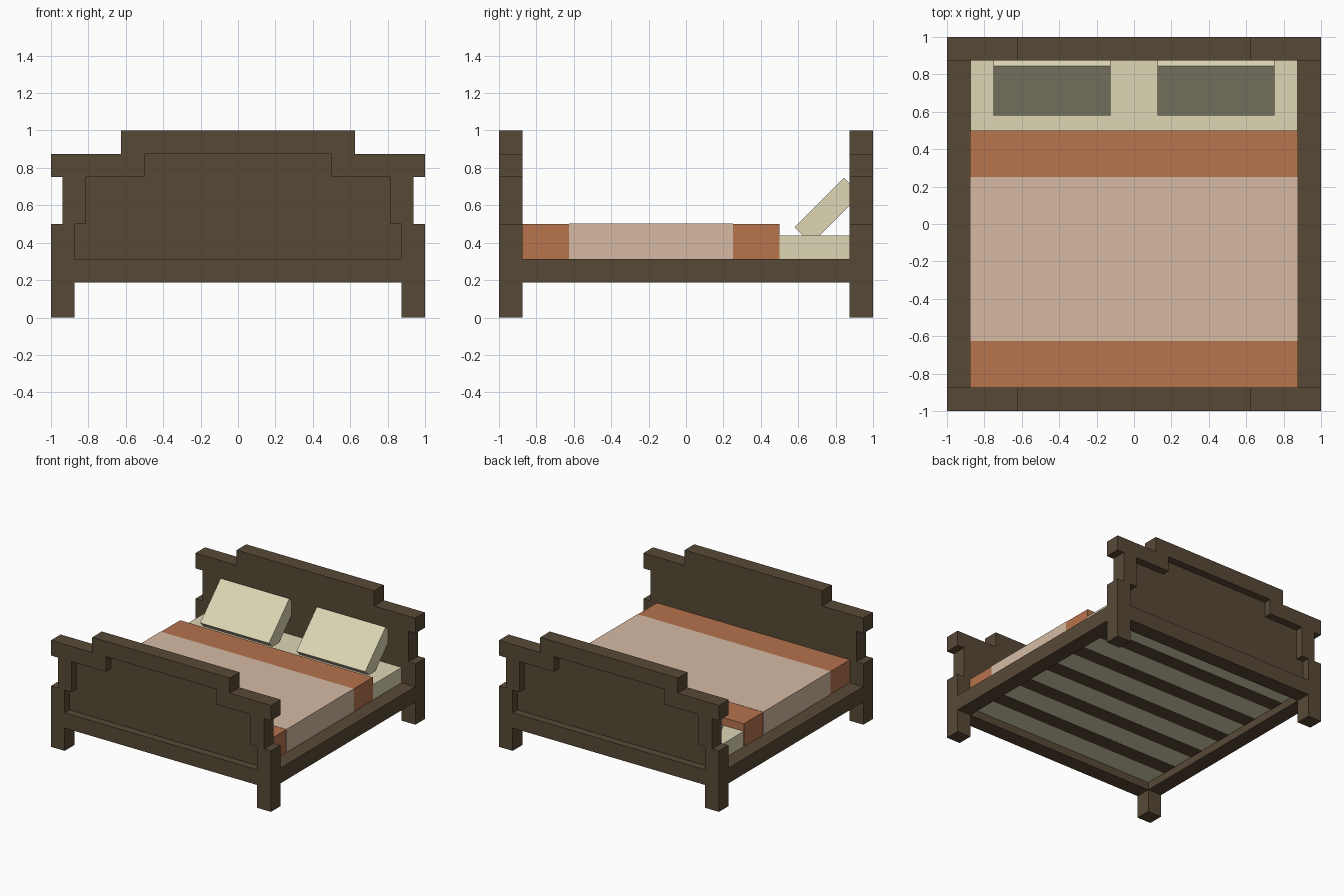
import bpy, bmesh, math
from mathutils import Matrix

cube = bpy.data.objects.get("Cube")
if cube:
    bpy.data.objects.remove(cube, do_unlink=True)


def material(name, rgb):
    lin = [((c / 255 + 0.055) / 1.055) ** 2.4 for c in rgb] + [1.0]
    m = bpy.data.materials.new(name)
    m.use_nodes = True
    m.diffuse_color = lin
    bsdf = next(n for n in m.node_tree.nodes if n.type == 'BSDF_PRINCIPLED')
    bsdf.inputs["Base Color"].default_value = lin
    return m


WOOD = material("dark wood", (87, 73, 54))
CREAM = material("cream linen", (221, 214, 181))
RUST = material("rust blanket", (182, 115, 77))
BLUSH = material("blush blanket", (214, 186, 164))


def make_object(name, bm, mat):
    bmesh.ops.recalc_face_normals(bm, faces=bm.faces)
    mesh = bpy.data.meshes.new(name)
    bm.to_mesh(mesh)
    bm.free()
    mesh.materials.append(mat)
    ob = bpy.data.objects.new(name, mesh)
    bpy.context.scene.collection.objects.link(ob)
    return ob


def box(name, x, y, z, mat):
    """Box from (min, max) pairs on each axis."""
    bm = bmesh.new()
    size = [b - a for a, b in (x, y, z)]
    mid = [(a + b) / 2 for a, b in (x, y, z)]
    bmesh.ops.create_cube(bm, size=1, matrix=Matrix.Translation(mid) @ Matrix.Diagonal((*size, 1)))
    return make_object(name, bm, mat)


def mirrored_extrusion(name, profile, y0, y1, mat):
    """Extrude a half profile (x, z) along y and mirror it across x = 0."""
    bm = bmesh.new()
    face = bm.faces.new([bm.verts.new((x, y0, z)) for x, z in profile])
    ext = bmesh.ops.extrude_face_region(bm, geom=[face])
    moved = [v for v in ext["geom"] if isinstance(v, bmesh.types.BMVert)]
    bmesh.ops.translate(bm, verts=moved, vec=(0, y1 - y0, 0))
    bmesh.ops.recalc_face_normals(bm, faces=bm.faces)
    # Open the seam so both halves join cleanly
    seam = [f for f in bm.faces if all(abs(v.co.x) < 1e-5 for v in f.verts)]
    bmesh.ops.delete(bm, geom=seam, context='FACES_ONLY')
    ob = make_object(name, bm, mat)
    mod = ob.modifiers.new("Mirror", 'MIRROR')
    mod.use_clip = True
    return ob


# Stepped end boards: open frame with legs, plus a panel recessed on the outside
inner = [(0, .875), (.5, .875), (.5, .75), (.8125, .75), (.8125, .5),
         (.875, .5), (.875, .3125), (0, .3125)]
outer = [(0, .1875), (.875, .1875), (.875, 0), (1, 0), (1, .5), (.9375, .5),
         (.9375, .75), (1, .75), (1, .875), (.625, .875), (.625, 1), (0, 1)]
for name, side in (("headboard", 1), ("footboard", -1)):
    mirrored_extrusion(name + "_frame", outer + inner, side * .875, side * 1.0, WOOD)
    mirrored_extrusion(name + "_panel", inner, side * .875, side * .9375, WOOD)

# Side rails
for name, side in (("left", 1), ("right", -1)):
    box(name + "_rail", sorted((side * .875, side * 1.0)), (-.875, .875), (.1875, .3125), WOOD)

# Slats set almost flush into the underside of the mattress
for i in range(5):
    y = .3125 * (i - 2)
    box(f"slat_{i + 1}", (-.875, .875), (y - .0625, y + .0625), (.248, .29), WOOD)

# Mattress and blankets
box("mattress", (-.875, .875), (-.875, .875), (.25, .4375), CREAM)
box("blanket", (-.876, .876), (-.875, .5), (.3125, .5), RUST)
box("blanket_band", (-.878, .878), (-.625, .25), (.3125, .502), BLUSH)

# Pillows leaning on the headboard
for name, side in (("left", 1), ("right", -1)):
    pillow = box(name + "_pillow", (-.3125, .3125), (-.1875, .1875), (-.0625, .0625), CREAM)
    pillow.location = (side * .4375, .757, .57)
    pillow.rotation_euler = (math.radians(45), 0, 0)
